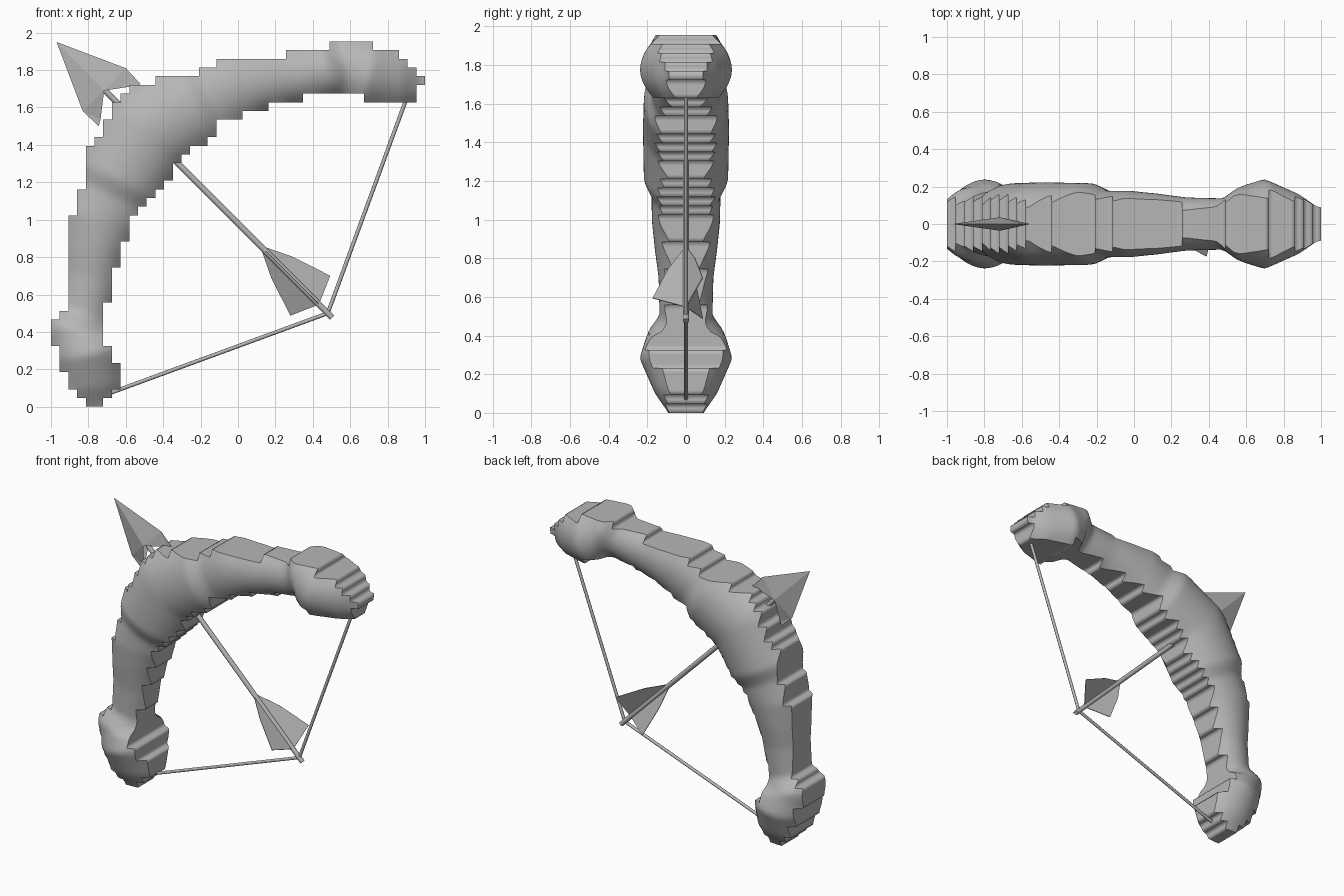
import bpy, bmesh, math
from mathutils import Vector

cube = bpy.data.objects.get("Cube")
if cube:
    bpy.data.objects.remove(cube)

GREY = (0.47, 0.47, 0.47, 1)
grey = bpy.data.materials.new("plain grey")
grey.use_nodes = True
grey.diffuse_color = GREY
grey.node_tree.nodes["Principled BSDF"].inputs["Base Color"].default_value = GREY

AXIS = 0.98                      # the arrow lies on x + z = AXIS


def reflect(x, z):
    return AXIS - z, AXIS - x


def add_object(name, bm):
    bmesh.ops.recalc_face_normals(bm, faces=bm.faces[:])
    mesh = bpy.data.meshes.new(name)
    bm.to_mesh(mesh)
    bm.free()
    obj = bpy.data.objects.new(name, mesh)
    bpy.context.collection.objects.link(obj)
    mesh.materials.append(grey)
    return obj


def rod(name, a, b, radius):
    a, b = Vector((a[0], 0, a[1])), Vector((b[0], 0, b[1]))
    bm = bmesh.new()
    bmesh.ops.create_cone(bm, cap_ends=True, segments=10, radius1=radius,
                          radius2=radius, depth=(b - a).length)
    bm.transform((b - a).to_track_quat('Z', 'Y').to_matrix().to_4x4())
    bmesh.ops.translate(bm, verts=bm.verts[:], vec=(a + b) / 2)
    obj = add_object(name, bm)
    bpy.ops.object.select_all(action='DESELECT')
    obj.select_set(True)
    bpy.context.view_layer.objects.active = obj
    bpy.ops.object.shade_smooth_by_angle(angle=math.radians(50))


# Bow centreline for one limb: x, z, half width, half depth
limb = [(-.77, 0, .10, .09), (-.78, .1, .14, .16), (-.8, .28, .16, .24),
        (-.85, .41, .15, .2), (-.82, .5, .11, .137), (-.79, .7, .12, .142),
        (-.77, .85, .14, .162), (-.74, 1.0, .17, .177), (-.68, 1.13, .18, .178),
        (-.64, 1.21, .2, .218), (-.49, 1.47, .21, .223)]
spine = limb + [reflect(x, z) + (w, d) for x, z, w, d in reversed(limb[:-1])]


def half_depth(x, z):
    best = (9, 1, 0)
    p = Vector((x, z))
    for s, e in zip(spine, spine[1:]):
        a, b = Vector(s[:2]), Vector(e[:2])
        t = max(0, min(1, (p - a).dot(b - a) / (b - a).length_squared))
        dist = (p - a.lerp(b, t)).length
        if dist < best[0]:
            best = (dist, s[2] + (e[2] - s[2]) * t, s[3] + (e[3] - s[3]) * t)
    r = min(best[0] / best[1], 1.22)
    return best[2] * math.sqrt(1 - .58 * r * r)


# Stepped bow outline: lowest and highest cell of each column
COLS, FINE = 43, 2
CELL = 2 / COLS
low = [7, 4, 2, 1, 0, 0, 1, 2, 19, 22, 23, 24, 25, 26, 28, 29, 30, 30, 31]
low += [33] * 3 + [34] * 3 + [35] * 4 + [36] * 7 + [35] * 6 + [37]
high = [10, 11, 22, 25, 30, 31, 33, 35, 36, 37, 37, 37] + [38] * 5 + [39] * 2
high += [40] * 8 + [41] * 5 + [42] * 5 + [41] * 3 + [40, 39, 38]
gaps = {6: range(7, 12), 7: range(5, 16)}

bm = bmesh.new()
grid = {}


def grid_vert(i, k):
    if (i, k) not in grid:
        x, z = -1 + i * CELL / FINE, k * CELL / FINE
        grid[i, k] = bm.verts.new((x, -half_depth(x, z), z))
    return grid[i, k]


for col in range(COLS):
    for row in range(low[col], high[col]):
        if row in gaps.get(col, ()):
            continue
        for i in range(col * FINE, (col + 1) * FINE):
            for k in range(row * FINE, (row + 1) * FINE):
                bm.faces.new([grid_vert(i, k), grid_vert(i + 1, k),
                              grid_vert(i + 1, k + 1), grid_vert(i, k + 1)])
bmesh.ops.smooth_vert(bm, verts=bm.verts[:], factor=.4, use_axis_y=True)

# Mirror the front sheet to the back and wall up the rim
rim = [e for e in bm.edges if e.is_boundary]
sheet = bm.faces[:]
back = {v: bm.verts.new((v.co.x, -v.co.y, v.co.z)) for v in bm.verts[:]}
for f in sheet:
    bm.faces.new([back[v] for v in reversed(f.verts)])
for e in rim:
    a, b = e.verts
    bm.faces.new([a, b, back[b], back[a]])
    # The rim outline is the only sharp crease
    e.smooth = False
    bm.edges.get((back[a], back[b])).smooth = False
for f in bm.faces:
    f.smooth = True
add_object("bow_body", bm)

# Bowstring halves
nock = (.48, .5)
string_end = (-.72, .06)
rod("lower_string", string_end, nock, .0105)
rod("upper_string", reflect(*string_end), nock, .0105)

# Arrow shaft
rod("arrow_shaft", (-.73, 1.71), (.504, .476), .0165)

# Arrowhead: two barbs, each a ridged blade with a thin trailing point
bm = bmesh.new()
tip, ridge = (-.97, 1.95), (-.716, 1.69)
barb = [(-.83, 1.58), (-.745, 1.5), (-.735, 1.535)]
for side in (barb, [reflect(*p) for p in barb]):
    t, a, b, c = [bm.verts.new((x, 0, z)) for x, z in [tip] + side]
    bm.faces.new((a, b, c))
    for y in (-.036, .036):
        r = bm.verts.new((ridge[0], y, ridge[1]))
        bm.faces.new((t, a, r))
        bm.faces.new((a, c, r))
bmesh.ops.remove_doubles(bm, verts=bm.verts[:], dist=.0005)
add_object("arrowhead", bm)

# Three feathers spaced around the shaft
along = Vector((1, 0, -1)).normalized()
across = Vector((1, 0, 1)).normalized()
start = Vector((.118, 0, .862))
profile = [(0, 0), (.165, .092), (.38, .173), (.445, 0)]
for n in range(3):
    ang = math.radians(-90 + 120 * n)
    out = across * math.cos(ang) + Vector((0, 1, 0)) * math.sin(ang)
    thick = along.cross(out) * .002
    bm = bmesh.new()
    face = bm.faces.new([bm.verts.new(start + along * u + out * v - thick)
                         for u, v in profile])
    new = bmesh.ops.extrude_face_region(bm, geom=[face])["geom"]
    moved = [g for g in new if isinstance(g, bmesh.types.BMVert)]
    bmesh.ops.translate(bm, verts=moved, vec=thick * 2)
    add_object(f"feather_{n + 1}", bm)
